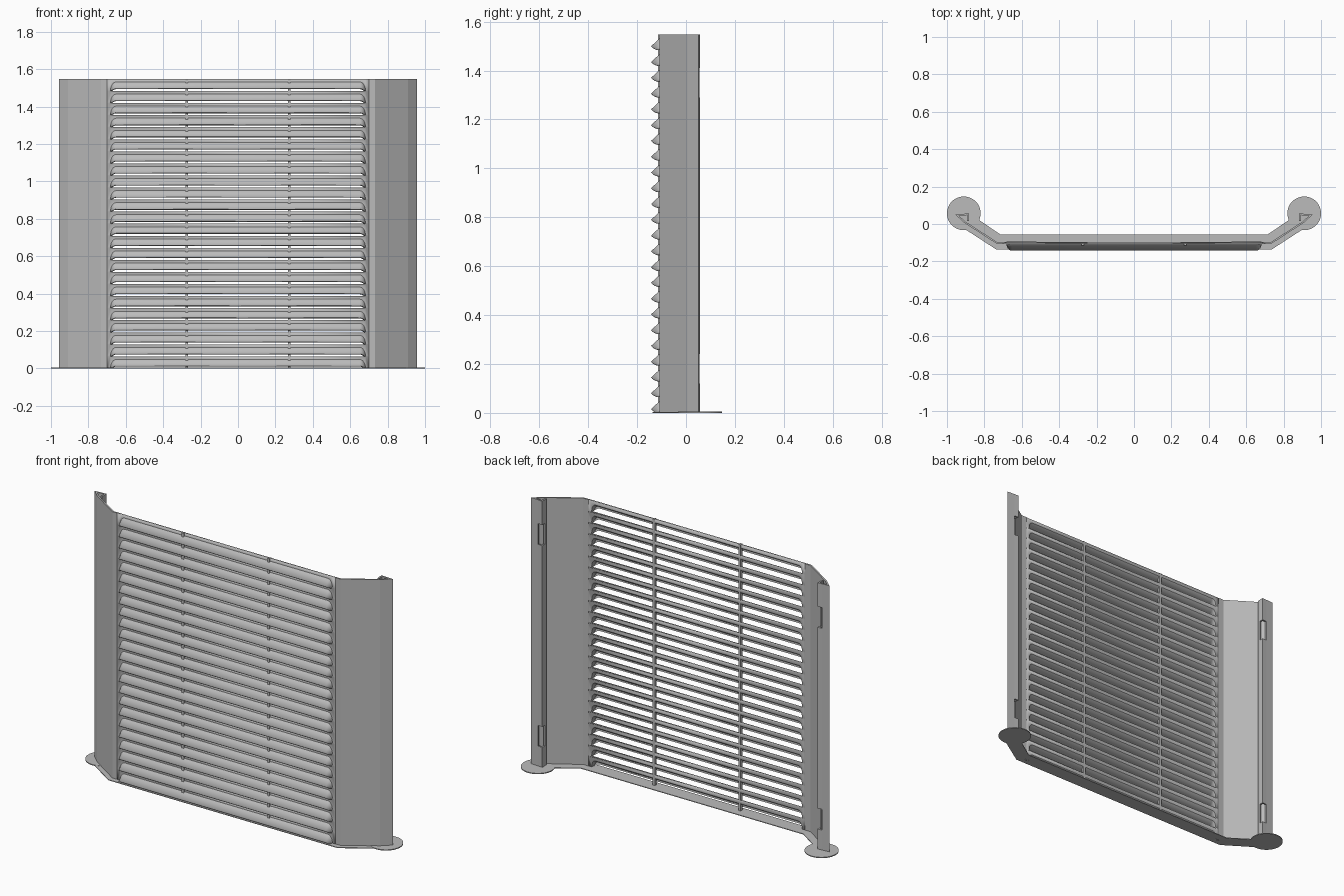
import bpy, bmesh, math

cube = bpy.data.objects.get("Cube")
if cube:
    bpy.data.objects.remove(cube, do_unlink=True)

HEIGHT, ROWS = 1.548, 24
PITCH = HEIGHT / ROWS
FRONT = -0.108          # front plane of the flat sheet
END, ROUND = 0.682, 0.03  # louvre end and its rounding

steel = bpy.data.materials.new("grey_steel")
steel.use_nodes = True
colour = (0.5, 0.5, 0.5, 1)
steel.diffuse_color = colour
steel.node_tree.nodes["Principled BSDF"].inputs["Base Color"].default_value = colour


def finish(name, bm, thickness=0, offset=0):
    mesh = bpy.data.meshes.new(name)
    bm.to_mesh(mesh)
    bm.free()
    mesh.materials.append(steel)
    obj = bpy.data.objects.new(name, mesh)
    bpy.context.collection.objects.link(obj)
    if thickness:
        mod = obj.modifiers.new("sheet_thickness", "SOLIDIFY")
        mod.thickness, mod.offset = thickness, offset
        mod.use_even_offset = True
    return obj


def face(bm, points, side=1):
    points = [(side * x, y, z) for x, y, z in points]
    bm.faces.new([bm.verts.new(p) for p in points[::side]])


def plate(name, outline, z0, z1):
    bm = bmesh.new()
    base = bm.faces.new([bm.verts.new((x, y, z0)) for x, y in outline])
    top = bmesh.ops.extrude_face_region(bm, geom=[base])["geom"]
    bmesh.ops.translate(bm, vec=(0, 0, z1 - z0),
                        verts=[v for v in top if isinstance(v, bmesh.types.BMVert)])
    bmesh.ops.recalc_face_normals(bm, faces=bm.faces)
    return finish(name, bm)


# Louvred sheet: each row has a flat strip, an opening and a pressed-out hood
bm = bmesh.new()
angles = [math.pi / 2 * i / 6 for i in range(7)]
for row in range(ROWS):
    low = row * PITCH
    high, tip = low + PITCH, low + 0.016
    root, edge = [], []
    for a in angles:
        x = END - ROUND + ROUND * math.sin(a)
        root.append((x, FRONT, low + 0.048 * math.cos(a)))
        edge.append((x, FRONT - 0.035 * math.cos(a), low + 0.016 * math.cos(a) ** 2))
    root.insert(0, (0, FRONT, root[0][2]))
    edge.insert(0, (0, edge[0][1], tip))
    for side in (1, -1):
        face(bm, root + [(0.7, FRONT, low), (0.7, FRONT, high),
                         (END, FRONT, high), (0, FRONT, high)], side)
        for i in range(len(root) - 1):
            quad = [edge[i], edge[i + 1], root[i + 1], root[i]]
            if i == len(root) - 2:
                quad.pop(1)
            face(bm, quad, side)
bmesh.ops.remove_doubles(bm, verts=bm.verts, dist=0.0001)
sheet = finish("louvred_sheet", bm, 0.008, -1)

# Vertical stiffeners behind the louvres
for side, label in ((1, "left"), (-1, "right")):
    x, w = side * 0.275, 0.007
    plate(label + "_stiffener", [(x - w, FRONT - 0.006), (x + w, FRONT - 0.006),
                                 (x + w, FRONT + 0.01), (x - w, FRONT + 0.01)], 0, HEIGHT)

# Folded side wings with a return flange, slotted at its corner
profile = [(0.695, -0.103), (0.73, -0.103), (0.905, 0.01), (0.946, 0.048),
           (0.91, 0.05), (0.887, 0.052), (0.887, 0.032), (0.888, 0.016)]
levels = [0, 0.12, 0.24, 1.29, 1.41, HEIGHT]
for side, label in ((1, "left"), (-1, "right")):
    bm = bmesh.new()
    for i, (p, q) in enumerate(zip(profile, profile[1:])):
        for j, (z0, z1) in enumerate(zip(levels, levels[1:])):
            if i in (4, 5) and j in (1, 3):
                continue
            face(bm, [(*p, z0), (*q, z0), (*q, z1), (*p, z1)], side)
    bmesh.ops.remove_doubles(bm, verts=bm.verts, dist=0.0001)
    finish(label + "_wing", bm, 0.009)

# Base strip and round feet
half = [(0.735, -0.137), (0.9, -0.03), (0.86, 0.042), (0.715, -0.055)]
plate("base_strip", half + [(-x, y) for x, y in half[::-1]], 0, 0.004)
for side, label in ((1, "left"), (-1, "right")):
    ring = [2 * math.pi * i / 48 for i in range(48)]
    plate(label + "_foot", [(side * 0.91 + 0.09 * math.cos(a), 0.057 + 0.09 * math.sin(a))
                            for a in ring], 0, 0.005)

# Smooth the rounded hoods while keeping folds sharp
bpy.ops.object.select_all(action="DESELECT")
sheet.select_set(True)
bpy.context.view_layer.objects.active = sheet
bpy.ops.object.shade_smooth_by_angle(angle=math.radians(30))
